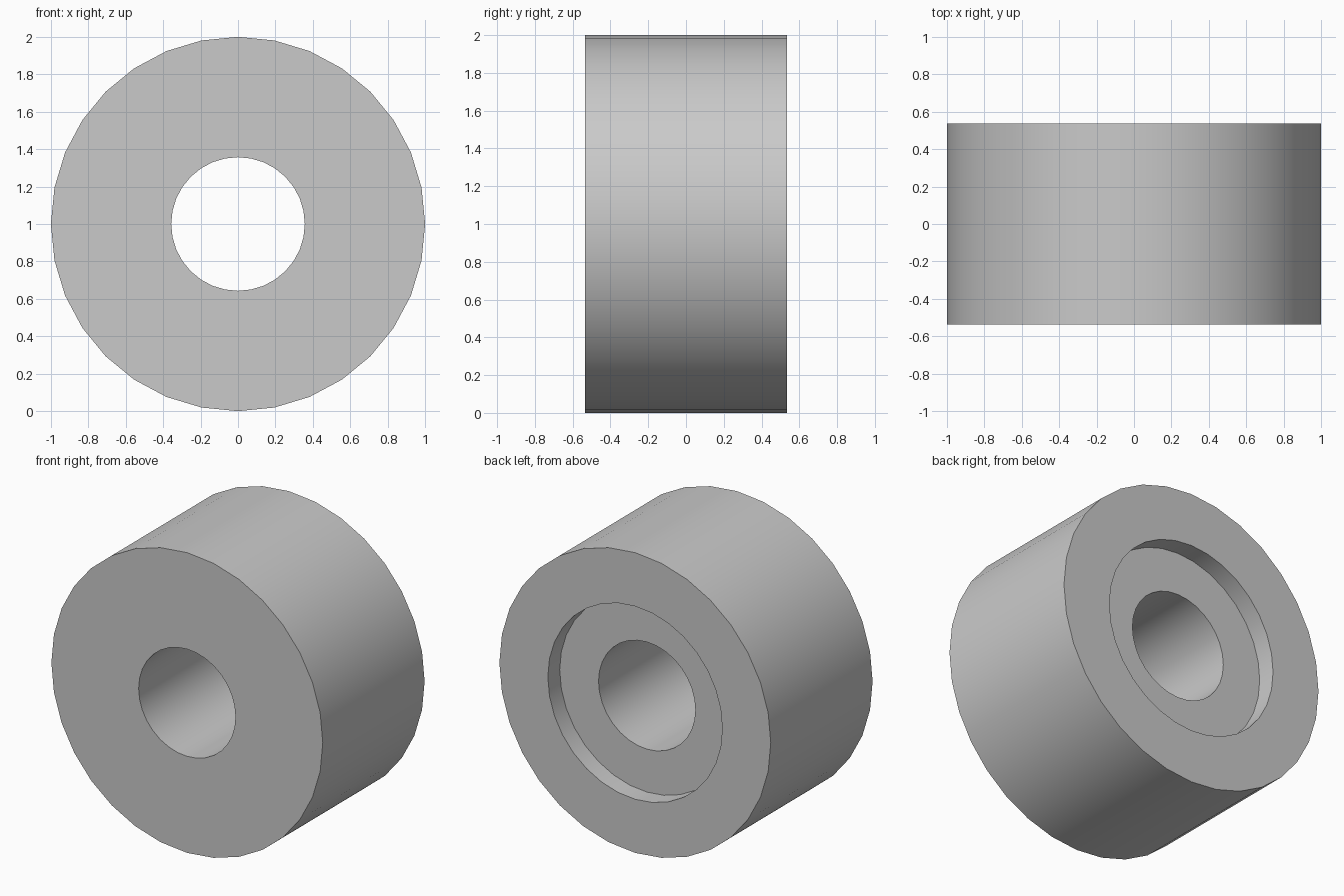
import bpy
import bmesh
from math import cos, sin, tau, radians

cube = bpy.data.objects.get("Cube")
if cube:
    bpy.data.objects.remove(cube, do_unlink=True)

SEGMENTS = 32
HALF = 0.536          # half the length along y
OUTER, RECESS, BORE = 1.0, 0.643, 0.357
DEPTH = 0.125         # depth of the recess in the back

# Light grey material
grey = bpy.data.materials.new("light_grey")
grey.use_nodes = True
colour = (0.59, 0.59, 0.59, 1.0)
grey.diffuse_color = colour
grey.node_tree.nodes["Principled BSDF"].inputs["Base Color"].default_value = colour

# Closed cross-section (radius, y): outer wall, back rim, recess, bore
profile = [
    (OUTER, -HALF),
    (OUTER, HALF),
    (RECESS, HALF),
    (RECESS, HALF - DEPTH),
    (BORE, HALF - DEPTH),
    (BORE, -HALF),
]

# Turn the section round the y axis
bm = bmesh.new()
rings = []
for radius, y in profile:
    angles = [tau * i / SEGMENTS for i in range(SEGMENTS)]
    rings.append([bm.verts.new((radius * sin(a), y, OUTER + radius * cos(a))) for a in angles])
for ring, following in zip(rings, rings[1:] + rings[:1]):
    for i in range(SEGMENTS):
        j = (i + 1) % SEGMENTS
        bm.faces.new((ring[i], ring[j], following[j], following[i]))
bmesh.ops.recalc_face_normals(bm, faces=bm.faces)

mesh = bpy.data.meshes.new("spacer_bushing")
bm.to_mesh(mesh)
bm.free()
mesh.materials.append(grey)
bushing = bpy.data.objects.new("spacer_bushing", mesh)
bpy.context.collection.objects.link(bushing)

# Smooth round walls with sharp rims
bpy.ops.object.select_all(action="DESELECT")
bushing.select_set(True)
bpy.context.view_layer.objects.active = bushing
bpy.ops.object.shade_smooth_by_angle(angle=radians(30))
